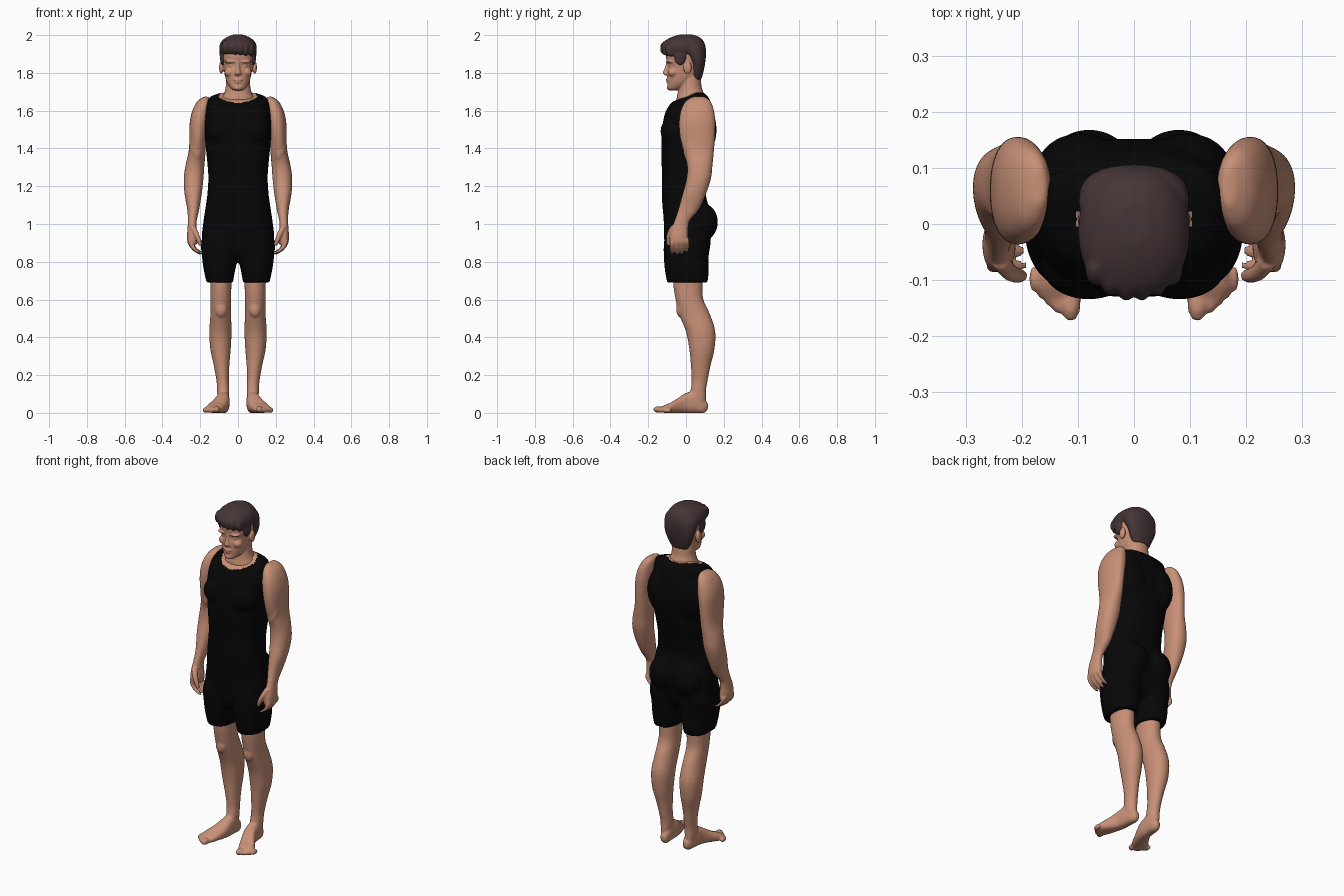
import bpy, bmesh, math
from mathutils import Matrix, Vector


def material(name, rgb):
    m = bpy.data.materials.new(name)
    m.diffuse_color = (*rgb, 1)
    return m


SKIN = material("skin", (0.58, 0.28, 0.185))
BLACK = material("black cloth", (0.002, 0.002, 0.002))
HAIR = material("dark brown hair", (0.06, 0.035, 0.037))


def spline(rows, k=4):
    """Smoothly interpolate rows of section data."""
    out = []
    for i in range(len(rows) - 1):
        a, b, c, d = (rows[max(0, min(len(rows) - 1, i + j))] for j in (-1, 0, 1, 2))
        for s in range(k):
            t = s / k
            out.append([0.5 * (2 * q + (r - p) * t + (2 * p - 5 * q + 4 * r - w) * t * t
                               + (3 * q - p - 3 * r + w) * t ** 3)
                        for p, q, r, w in zip(a, b, c, d)])
    return out + [list(rows[-1])]


def loft(bm, rows, power=2.2, along="z", n=32):
    """Closed skin through sections (level, x0, x1, v0, v1)."""
    rings = []
    for lv, x0, x1, v0, v1 in spline(rows):
        ring = []
        for i in range(n):
            a = 2 * math.pi * i / n
            c, s = math.cos(a), math.sin(a)
            x = (x0 + x1) / 2 + (x1 - x0) / 2 * math.copysign(abs(c) ** (2 / power), c)
            v = (v0 + v1) / 2 + (v1 - v0) / 2 * math.copysign(abs(s) ** (2 / power), s)
            ring.append(bm.verts.new((x, v, lv) if along == "z" else (x, lv, v)))
        rings.append(ring)
    for r, q in zip(rings, rings[1:]):
        for i in range(n):
            j = (i + 1) % n
            bm.faces.new((r[i], r[j], q[j], q[i]))
    bm.faces.new(rings[0])
    bm.faces.new(rings[-1])


def sym(rows):
    """Sections centred on x = 0, given as (z, half width, front, back)."""
    return [(z, -w, w, a, b) for z, w, a, b in rows]


def tube(bm, rows):
    """Round sections given as (z, x, y, radius)."""
    loft(bm, [(z, x - r, x + r, y - r, y + r) for z, x, y, r in rows], 2, n=16)


def blob(bm, pos, radii, both=False):
    for s in ((1, -1) if both else (1,)):
        m = Matrix.Translation(Vector((pos[0] * s, pos[1], pos[2]))) @ Matrix.Diagonal((*radii, 1))
        bmesh.ops.create_uvsphere(bm, u_segments=24, v_segments=16, radius=1, matrix=m)


def fuse(name, bm, voxel, mats, smooth=4, mirror=False):
    """Melt overlapping shapes into one smooth surface."""
    bmesh.ops.recalc_face_normals(bm, faces=bm.faces)
    me = bpy.data.meshes.new(name)
    bm.to_mesh(me)
    bm.free()
    ob = bpy.data.objects.new(name, me)
    bpy.context.collection.objects.link(ob)
    rm = ob.modifiers.new("fuse", "REMESH")
    rm.mode, rm.voxel_size = "VOXEL", voxel
    sm = ob.modifiers.new("smooth", "SMOOTH")
    sm.factor, sm.iterations = 0.5, smooth
    if mirror:
        ob.modifiers.new("mirror", "MIRROR").use_mirror_merge = False
    dg = bpy.context.evaluated_depsgraph_get()
    new = bpy.data.meshes.new_from_object(ob.evaluated_get(dg))
    ob.modifiers.clear()
    ob.data = new
    new.materials.clear()
    for m in mats:
        new.materials.append(m)
    new.shade_smooth()
    return ob


# tank top and shorts
bm = bmesh.new()
loft(bm, sym([(1.695, .09, .035, .095), (1.675, .145, .0, .115), (1.648, .162, -.07, .13),
              (1.60, .172, -.105, .142), (1.55, .176, -.12, .15), (1.50, .177, -.126, .152),
              (1.42, .172, -.13, .15), (1.35, .165, -.13, .14), (1.25, .157, -.127, .12),
              (1.16, .162, -.128, .106), (1.10, .17, -.125, .118), (1.02, .182, -.118, .14),
              (.94, .191, -.116, .13), (.86, .185, -.11, .11), (.81, .12, -.08, .08)]), 2.5, n=48)
for s in (1, -1):
    loft(bm, [(z, s * a, s * b, c, d) for z, a, b, c, d in
              [(1.0, .015, .165, -.1, .13), (.9, .001, .195, -.117, .13), (.82, .002, .19, -.117, .119),
               (.75, .016, .18, -.111, .12), (.69, .027, .167, -.10, .115)]], 2.3)
blob(bm, (.08, .085, 1.01), (.085, .084, .1), True)      # seat
blob(bm, (.08, -.075, 1.49), (.085, .06, .075), True)    # chest
blob(bm, (.095, .095, 1.5), (.08, .067, .13), True)      # shoulder blades
outfit = fuse("tank_top_and_shorts", bm, .009, [BLACK, SKIN], 3)
for f in outfit.data.polygons:                           # bare skin inside the neckline
    x, y, z = f.center
    if z > 1.6 and (x / .1) ** 2 + ((y - .012) / .088) ** 2 < 1:
        f.material_index = 1

# arms and hands
bm = bmesh.new()
loft(bm, [(1.674, .158, .18, .035, .10), (1.66, .15, .204, .01, .12), (1.64, .148, .222, -.01, .135),
          (1.60, .15, .242, -.028, .148), (1.55, .155, .254, -.036, .155), (1.50, .162, .257, -.036, .155),
          (1.45, .168, .257, -.03, .153), (1.38, .172, .262, -.012, .147), (1.31, .178, .278, .006, .14),
          (1.24, .183, .287, .003, .132), (1.16, .192, .283, -.018, .106), (1.08, .205, .269, -.04, .07),
          (1.02, .218, .265, -.06, .022), (.98, .219, .267, -.076, .012), (.94, .212, .27, -.086, .012),
          (.905, .212, .268, -.085, .011), (.89, .222, .26, -.08, .006)], 2.2)
for i in range(4):                                       # curled fingers
    y, d = -.074 + .026 * i, (.004, 0, .002, .012)[i]
    tube(bm, [(.92, .25, y, .012), (.89 + d, .249, y, .0125), (.864 + d, .232, y, .012),
              (.848 + d, .212, y, .011), (.838 + d, .196, y, .008)])
tube(bm, [(.99, .24, -.065, .016), (.95, .222, -.086, .015), (.91, .206, -.092, .013),
          (.885, .198, -.092, .009)])                    # thumb
blob(bm, (.218, .02, 1.41), (.036, .036, .085))          # biceps
fuse("arms", bm, .0052, [SKIN], 2, True)

# legs and feet
bm = bmesh.new()
loft(bm, [(.80, .035, .15, -.07, .09), (.68, .035, .147, -.067, .088), (.60, .037, .146, -.055, .092),
          (.52, .037, .146, -.036, .128), (.43, .034, .152, .0, .155), (.334, .039, .146, .018, .15),
          (.25, .046, .128, .026, .13), (.17, .048, .114, .03, .114), (.12, .046, .111, .024, .106),
          (.07, .05, .108, .01, .106), (.03, .055, .1, .01, .1)], 2.1)
loft(bm, [(.116, .06, .086, .02, .05), (.095, .049, .099, .0, .075), (.05, .045, .11, 0, .115),
          (.0, .045, .12, 0, .105), (-.04, .053, .14, 0, .08), (-.08, .068, .166, 0, .055),
          (-.11, .08, .174, 0, .042), (-.132, .094, .164, .002, .03)], 2.5, along="y")
blob(bm, (.09, -.028, .55), (.032, .024, .045))          # kneecap
blob(bm, (.113, -.143, .018), (.018, .031, .018))        # big toe
for i in range(4):                                       # small toes
    blob(bm, (.137 + .0135 * i, -.137 + .013 * i, .014), (.0095, .024, .014))
fuse("legs", bm, .0065, [SKIN], 2, True)

# head and neck
bm = bmesh.new()
loft(bm, sym([(1.708, .024, -.09, -.045), (1.72, .04, -.098, -.01), (1.745, .057, -.098, .03),
              (1.775, .067, -.099, .06), (1.81, .074, -.1, .08), (1.836, .079, -.095, .086),
              (1.865, .084, -.102, .088), (1.89, .086, -.106, .09), (1.93, .084, -.1, .085),
              (1.965, .065, -.075, .065), (1.985, .03, -.03, .03)]), 2.25)
loft(bm, sym([(1.62, .10, -.05, .1), (1.66, .09, -.05, .102), (1.69, .074, -.045, .095),
              (1.72, .066, -.04, .084), (1.75, .064, -.036, .08), (1.80, .06, -.04, .075)]), 2.1)
loft(bm, sym([(1.786, .009, -.108, -.08), (1.793, .019, -.118, -.08), (1.803, .016, -.122, -.08),
              (1.825, .011, -.113, -.08), (1.85, .011, -.106, -.08), (1.87, .014, -.104, -.08)]), 2)  # nose
blob(bm, (.036, -.084, 1.86), (.034, .022, .009), True)  # brows
blob(bm, (.034, -.08, 1.836), (.014, .011, .008), True)  # eyes
blob(bm, (.045, -.068, 1.803), (.027, .027, .024), True) # cheekbones
blob(bm, (0, -.095, 1.764), (.025, .012, .006))          # upper lip
blob(bm, (0, -.093, 1.751), (.021, .012, .006))          # lower lip
blob(bm, (0, -.085, 1.722), (.026, .017, .015))          # chin
blob(bm, (.089, .008, 1.828), (.011, .022, .034), True)  # ears
fuse("head", bm, .0043, [SKIN], 1)

# hair
bm = bmesh.new()
loft(bm, sym([(1.765, .05, .035, .081), (1.80, .07, .028, .091), (1.85, .089, .022, .101),
              (1.90, .098, -.01, .106), (1.94, .096, -.04, .103), (1.96, .08, -.04, .09)]), 2.3)
loft(bm, sym([(1.90, .09, -.108, .08), (1.915, .097, -.122, .096), (1.94, .099, -.13, .103),
              (1.966, .088, -.117, .094), (1.988, .062, -.08, .073), (2.003, .025, -.035, .035)]), 2.2)
blob(bm, (.081, -.03, 1.885), (.015, .032, .045), True)  # sideburns
for i in range(6):                                       # swept fringe locks
    x = -.07 + .028 * i
    blob(bm, (x, -.107 + 6 * x * x, 1.938 - .003 * i), (.017, .032, .037))
for i in range(5):                                       # locks over the crown
    x = -.06 + .03 * i
    blob(bm, (x, -.02, 1.965 - 5 * x * x), (.014, .08, .034))
fuse("hair", bm, .006, [HAIR], 2)
